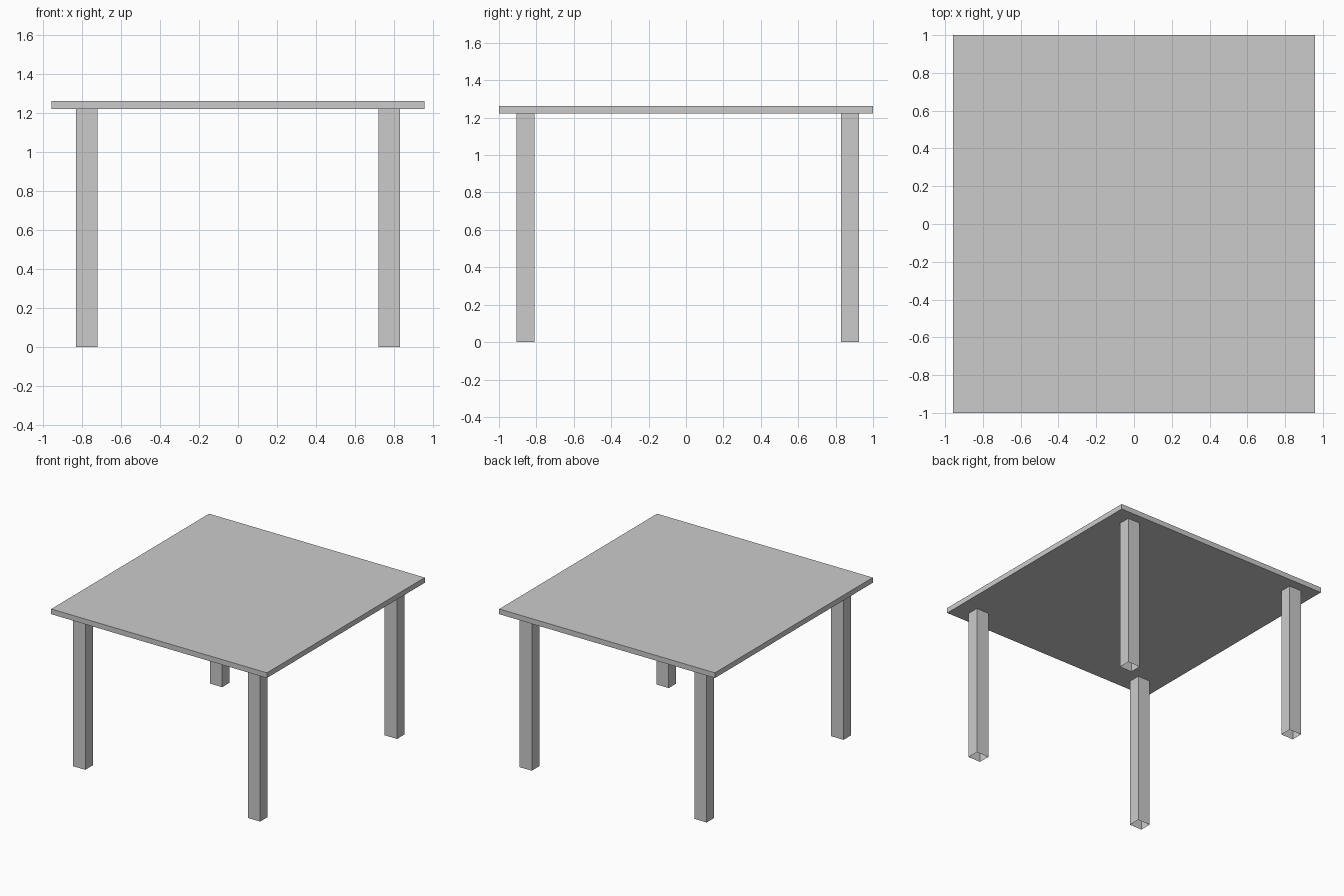
import bpy, bmesh
from mathutils import Matrix, Vector

if "Cube" in bpy.data.objects:
    bpy.data.objects.remove(bpy.data.objects["Cube"])


def box(name, centre, size, open_ends=False):
    """Box part; open_ends drops the top and bottom faces."""
    bm = bmesh.new()
    bmesh.ops.create_cube(bm, size=1, matrix=Matrix.Diagonal((*size, 1)))
    if open_ends:
        bm.normal_update()
        ends = [f for f in bm.faces if abs(f.normal.z) > 0.5]
        bmesh.ops.delete(bm, geom=ends, context='FACES_ONLY')
    mesh = bpy.data.meshes.new(name)
    bm.to_mesh(mesh)
    bm.free()
    obj = bpy.data.objects.new(name, mesh)
    obj.location = Vector(centre)
    bpy.context.collection.objects.link(obj)
    return obj


TOP_Z, UNDER_Z = 1.263, 1.221

# Tabletop slab
box("tabletop", (0, 0, (TOP_Z + UNDER_Z) / 2), (1.914, 2.0, TOP_Z - UNDER_Z))

# Four hollow square legs, open at the foot
for side, x in (("left", -0.776), ("right", 0.776)):
    for end, y in (("front", -0.858), ("back", 0.877)):
        box(f"{end}_{side}_leg", (x, y, UNDER_Z / 2), (0.11, 0.095, UNDER_Z), open_ends=True)
